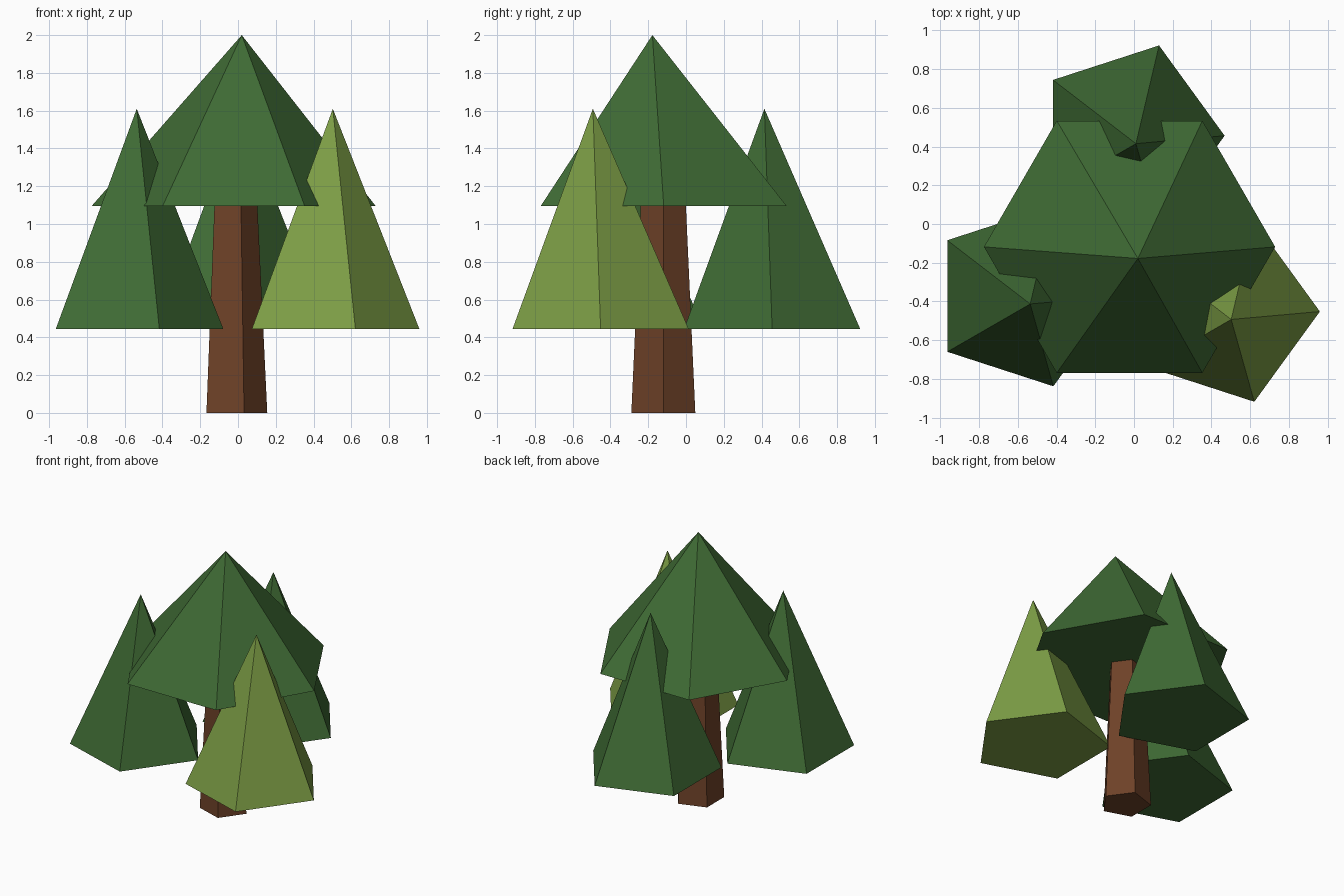
import bpy, bmesh, math

if "Cube" in bpy.data.objects:
    bpy.data.objects.remove(bpy.data.objects["Cube"])


def material(name, rgb):
    m = bpy.data.materials.new(name)
    m.diffuse_color = (*rgb, 1)
    m.use_nodes = True
    m.node_tree.nodes["Principled BSDF"].inputs["Base Color"].default_value = m.diffuse_color
    return m


dark_green = material("dark green", (0.050, 0.147, 0.035))
light_green = material("light green", (0.205, 0.342, 0.061))
brown = material("bark brown", (0.156, 0.054, 0.021))


def add_object(name, bm, mat):
    bmesh.ops.recalc_face_normals(bm, faces=bm.faces)
    me = bpy.data.meshes.new(name)
    bm.to_mesh(me)
    bm.free()
    me.materials.append(mat)
    ob = bpy.data.objects.new(name, me)
    bpy.context.collection.objects.link(ob)


def ring(bm, x, y, z, r, sides):
    # regular polygon with one corner pointing along +x
    return [bm.verts.new((x + r * math.cos(math.tau * i / sides),
                          y + r * math.sin(math.tau * i / sides), z))
            for i in range(sides)]


def canopy(name, x, y, z, r, sides, apex, mat):
    # closed pyramid with a slightly leaning tip
    bm = bmesh.new()
    base = ring(bm, x, y, z, r, sides)
    tip = bm.verts.new(apex)
    bm.faces.new(base)
    for i in range(sides):
        bm.faces.new((base[i], base[(i + 1) % sides], tip))
    add_object(name, bm, mat)


# Tapered five-sided trunk
bm = bmesh.new()
low = ring(bm, -0.023, -0.12, 0, 0.178, 5)
high = ring(bm, -0.023, -0.12, 1.11, 0.125, 5)
bm.faces.new(low)
bm.faces.new(high)
for i in range(5):
    j = (i + 1) % 5
    bm.faces.new((low[i], low[j], high[j], high[i]))
add_object("trunk", bm, brown)

# Large six-sided crown
canopy("crown", -0.023, -0.118, 1.095, 0.752, 6, (0.02, -0.178, 2.0), dark_green)

# Three smaller five-sided foliage clumps around it
for name, x, y, mat in (("left_clump", -0.568, -0.372, dark_green),
                        ("right_clump", 0.470, -0.452, light_green),
                        ("back_clump", -0.022, 0.456, dark_green)):
    canopy(name, x, y, 0.445, 0.49, 5, (x + 0.032, y - 0.041, 1.61), mat)
